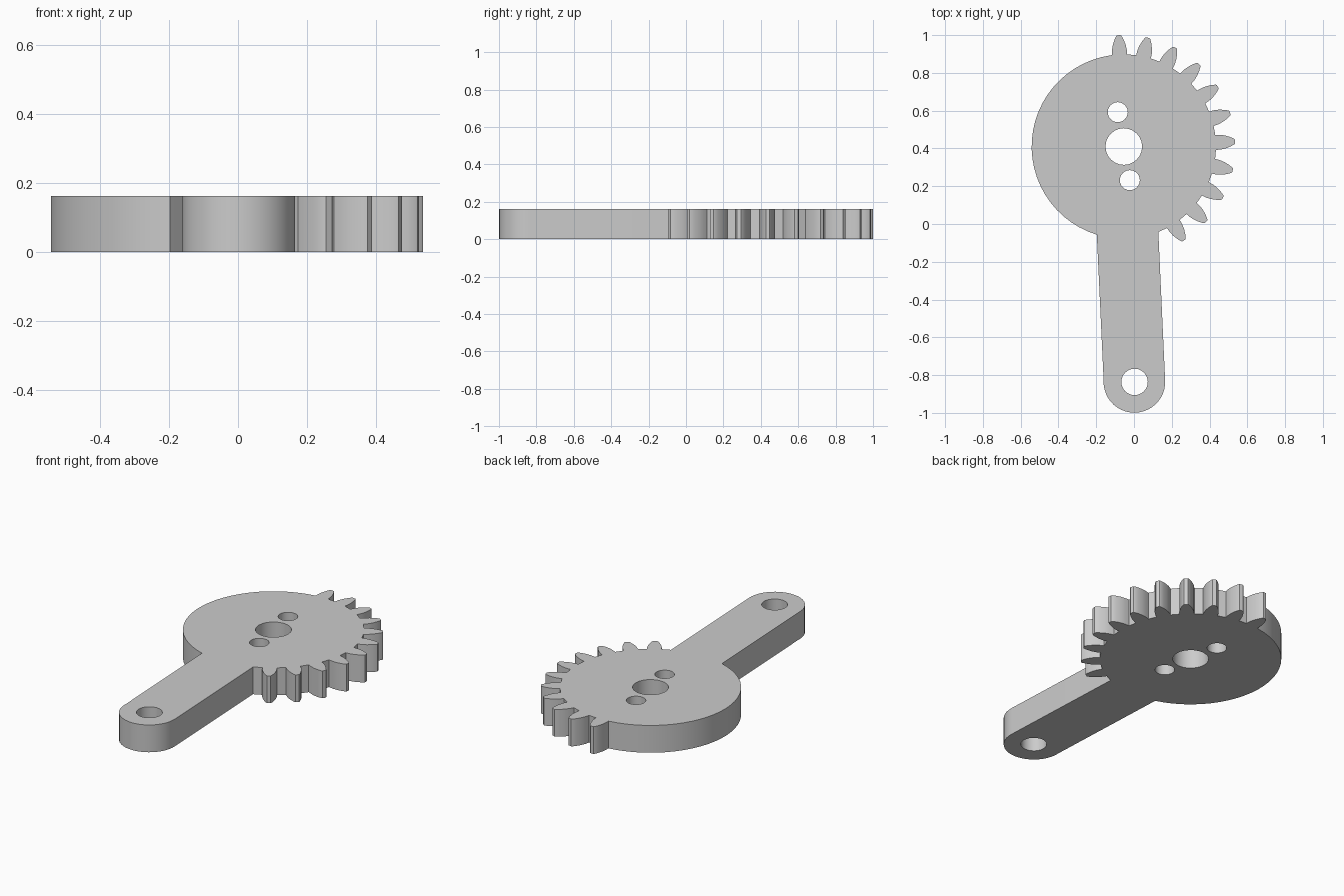
import bpy, bmesh, math

cube = bpy.data.objects.get("Cube")
if cube:
    bpy.data.objects.remove(cube, do_unlink=True)

THICK = 0.162
HUB = (-0.054, 0.41)
ROOT = 0.488
PITCH = 15
FIRST = 92.6
TEETH = 11
# Half profile of a tooth: radius, half width
FLANK = [(ROOT, 0.040), (0.515, 0.039), (0.54, 0.034), (0.565, 0.025), (0.585, 0.015), (0.59, 0.010)]


def polar(centre, radius, degrees):
    a = math.radians(degrees)
    return (centre[0] + radius * math.cos(a), centre[1] + radius * math.sin(a))


def arc(centre, radius, start, end, steps):
    return [polar(centre, radius, start + (end - start) * i / steps) for i in range(steps + 1)]


def tooth(degrees):
    # One tooth, walked counter-clockwise
    rising = [polar(HUB, r, degrees - math.degrees(w / r)) for r, w in FLANK]
    falling = [polar(HUB, r, degrees + math.degrees(w / r)) for r, w in reversed(FLANK)]
    return rising + falling


# Outline: arm end, toothed sector, plain round sector
outline = arc((0.002, -0.836), 0.163, 177, 363, 22)
outline.append(polar(HUB, ROOT, -68))
for i in reversed(range(TEETH)):
    outline += tooth(FIRST - PITCH * i)
outline += arc(HUB, ROOT, FIRST + 6, 253, 26)

# Shaft hole, two screw holes, arm pivot hole
holes = [(HUB, 0.097), ((-0.086, 0.592), 0.053), ((-0.022, 0.232), 0.053), ((0.003, -0.836), 0.07)]
loops = [outline] + [arc(c, r, 360, 15, 23) for c, r in holes]

# Flat filled shape extruded to a plate
curve = bpy.data.curves.new("gear_arm_profile", "CURVE")
curve.dimensions = "2D"
curve.fill_mode = "BOTH"
curve.extrude = THICK / 2
for loop in loops:
    spline = curve.splines.new("POLY")
    spline.points.add(len(loop) - 1)
    for point, (x, y) in zip(spline.points, loop):
        point.co = (x, y, 0, 1)
    spline.use_cyclic_u = True
helper = bpy.data.objects.new("gear_arm_profile", curve)
bpy.context.collection.objects.link(helper)
bpy.context.view_layer.update()
mesh = bpy.data.meshes.new_from_object(helper.evaluated_get(bpy.context.evaluated_depsgraph_get()))
bpy.data.objects.remove(helper, do_unlink=True)

# Weld the walls to the caps and rest the plate on the floor
bm = bmesh.new()
bm.from_mesh(mesh)
bmesh.ops.remove_doubles(bm, verts=bm.verts, dist=0.0001)
bmesh.ops.recalc_face_normals(bm, faces=bm.faces)
bmesh.ops.translate(bm, verts=bm.verts, vec=(0, 0, THICK / 2))
bm.to_mesh(mesh)
bm.free()

gear = bpy.data.objects.new("gear_arm", mesh)
bpy.context.collection.objects.link(gear)

# Plain grey finish
colour = (0.6, 0.6, 0.6, 1)
grey = bpy.data.materials.new("plain_grey")
grey.use_nodes = True
grey.diffuse_color = colour
grey.node_tree.nodes["Principled BSDF"].inputs["Base Color"].default_value = colour
mesh.materials.clear()
mesh.materials.append(grey)

bpy.ops.object.select_all(action="DESELECT")
gear.select_set(True)
bpy.context.view_layer.objects.active = gear
bpy.ops.object.shade_smooth_by_angle(angle=math.radians(30))
